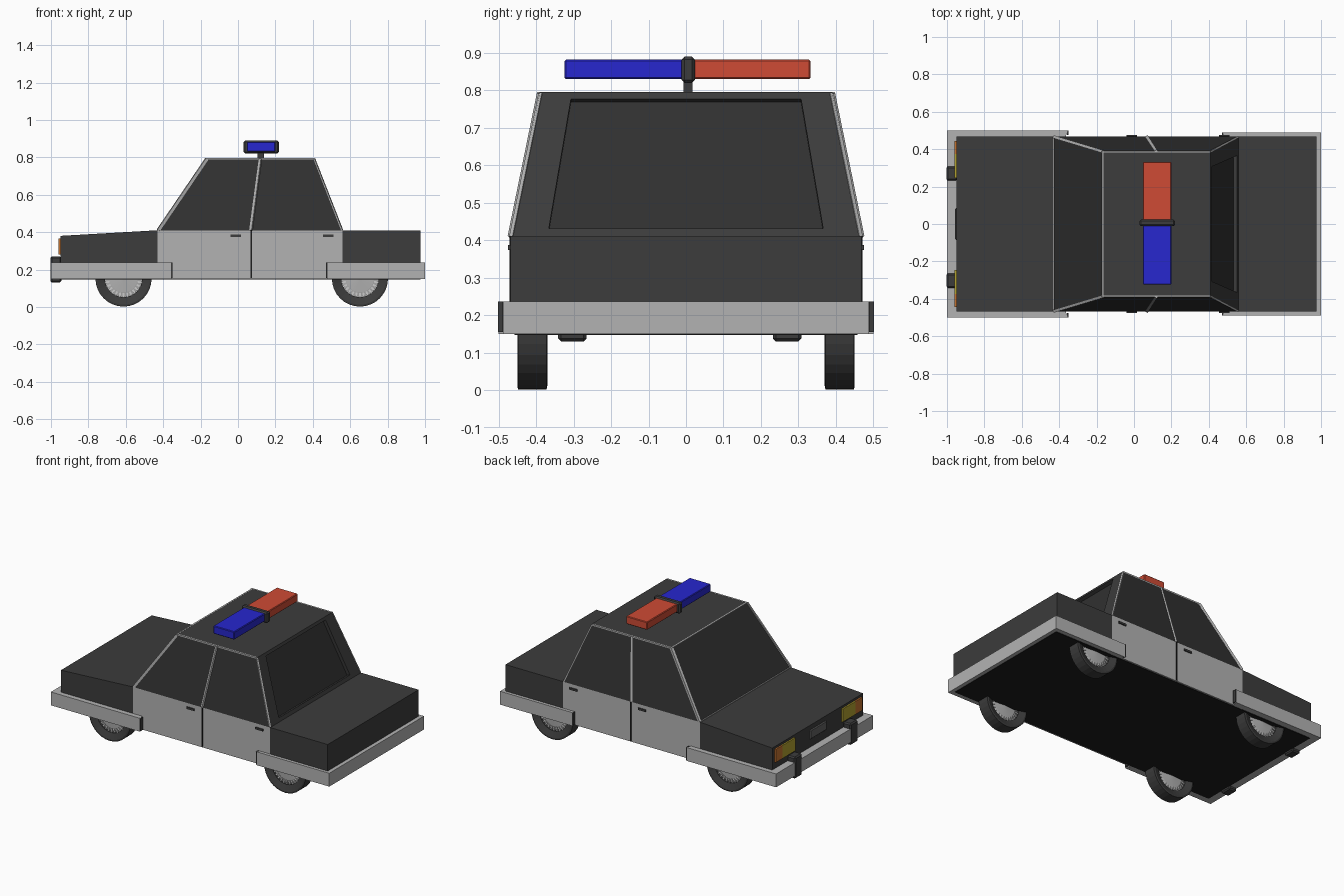
import bpy, bmesh, math
from mathutils import Vector, Matrix

if "Cube" in bpy.data.objects:
    bpy.data.objects.remove(bpy.data.objects["Cube"])


def mat(name, r, g, b):
    m = bpy.data.materials.new(name)
    m.diffuse_color = (r, g, b, 1)
    m.use_nodes = True
    m.node_tree.nodes["Principled BSDF"].inputs["Base Color"].default_value = m.diffuse_color
    return m


DARK = mat("dark_paint", .045, .045, .045)
GLASS = mat("dark_glass", .03, .03, .03)
BLACK = mat("black", .012, .012, .012)
SILVER = mat("silver", .45, .45, .45)
CHROME = mat("bright_metal", .75, .75, .75)
RED = mat("red_lamp", .62, .07, .035)
BLUE = mat("blue_lamp", .02, .02, .62)
YELLOW = mat("yellow_lamp", .45, .36, .03)
ORANGE = mat("orange_lamp", .55, .17, .03)


def finish(bm, name, m):
    bmesh.ops.recalc_face_normals(bm, faces=bm.faces)
    me = bpy.data.meshes.new(name)
    bm.to_mesh(me)
    bm.free()
    me.materials.append(m)
    ob = bpy.data.objects.new(name, me)
    bpy.context.collection.objects.link(ob)
    return ob


def box(name, x, y, z, m, bevel=0):
    bm = bmesh.new()
    bmesh.ops.create_cube(bm, size=1)
    for v in bm.verts:
        v.co = [a + (b - a) * (c + .5) for (a, b), c in zip((x, y, z), v.co)]
    ob = finish(bm, name, m)
    if bevel:
        mod = ob.modifiers.new("bevel", 'BEVEL')
        mod.width = bevel
        mod.segments = 1
    return ob


def prism(name, pts, direction, m):
    """Extrude a flat outline of 3D points along a vector."""
    bm = bmesh.new()
    f = bm.faces.new([bm.verts.new(p) for p in pts])
    r = bmesh.ops.extrude_face_region(bm, geom=[f])
    vs = [v for v in r["geom"] if isinstance(v, bmesh.types.BMVert)]
    bmesh.ops.translate(bm, verts=vs, vec=direction)
    return finish(bm, name, m)


def bar(name, p, q, w, m):
    """Square strip between two points."""
    p, q = Vector(p), Vector(q)
    bm = bmesh.new()
    bmesh.ops.create_cube(bm, size=1)
    rot = (q - p).to_track_quat('Z', 'Y').to_matrix().to_4x4()
    bm.transform(Matrix.Translation((p + q) / 2) @ rot @ Matrix.Diagonal((w, w, (q - p).length, 1)))
    return finish(bm, name, m)


def lathe(name, profile, center, m, steps=32):
    """Spin a (radius, y) profile around the y axis."""
    bm = bmesh.new()
    vs = [bm.verts.new((r, y, 0)) for r, y in profile]
    es = [bm.edges.new(e) for e in zip(vs, vs[1:])]
    bmesh.ops.spin(bm, geom=vs + es, cent=(0, 0, 0), axis=(0, 1, 0),
                   angle=2 * math.pi, steps=steps)
    bmesh.ops.remove_doubles(bm, verts=bm.verts, dist=1e-4)
    bm.transform(Matrix.Translation(center))
    return finish(bm, name, m)


W, RW = .468, .39          # half width at the belt line and at the roof
B, H, R = .155, .41, .795  # floor, belt and roof heights
XF, XR = -.43, .56         # cabin ends at the belt
RF, RR = -.17, .41         # cabin ends at the roof

# Lower body
prism("hood", [(-.95, -W, B), (XF, -W, B), (XF, -W, H), (-.95, -W, .38)], (0, 2 * W, 0), DARK)
box("door_section", (XF, XR), (-W, W), (.15, H), SILVER)
box("trunk", (XR, .975), (-W, W), (B, H), DARK)
box("floor_pan", (-.95, .975), (-W + .01, W - .01), (.148, .16), BLACK)

# Cabin with a recessed rear window
bm = bmesh.new()
lo = [bm.verts.new((x, y, H)) for x, y in ((XF, -W), (XR, -W), (XR, W), (XF, W))]
hi = [bm.verts.new((x, y, R)) for x, y in ((RF, -RW), (RR, -RW), (RR, RW), (RF, RW))]
bm.faces.new(lo[::-1])
bm.faces.new(hi)
sides = [bm.faces.new((lo[i], lo[(i + 1) % 4], hi[(i + 1) % 4], hi[i])) for i in range(4)]
bm.normal_update()
rear = sides[1]
bmesh.ops.inset_individual(bm, faces=[rear], thickness=.02)
for v in rear.verts:
    top = v.co.z > .6
    z = .777 if top else .432
    v.co = (XR + (RR - XR) * (z - H) / (R - H), math.copysign(.307 if top else .366, v.co.y), z)
n = rear.normal.copy()
pane = bmesh.ops.extrude_discrete_faces(bm, faces=[rear])["faces"][0]
bmesh.ops.translate(bm, verts=pane.verts, vec=n * -.022)
pane.material_index = 1
for i in (0, 2, 3):
    sides[i].material_index = 1
cabin = finish(bm, "cabin", DARK)
cabin.data.materials.append(GLASS)

# Window frames, door seams and handles on both sides
for s in (-1, 1):
    w, r = s * (W - .003), s * (RW - .003)
    bar("front_pillar", (XF + .004, w, H), (RF + .003, r, R - .004), .016, SILVER)
    bar("rear_pillar", (XR - .004, w, H), (RR - .003, r, R - .004), .01, SILVER)
    bar("roof_rail", (RF, r, R - .004), (RR, r, R - .004), .009, SILVER)
    bar("middle_pillar", (.07, w, H), (.12, r, R - .004), .016, SILVER)
    bar("pillar_seam", (.07, w + s * .004, H), (.12, r + s * .004, R - .006), .009, BLACK)
    box("door_seam", (.067, .074), sorted((s * .46, s * .471)), (.155, H), BLACK)
    for x in (-.04, .455):
        box("door_handle", (x, x + .055), sorted((s * .46, s * .475)), (.374, .387), DARK)
bar("windshield_top_trim", (RF + .003, -RW, R - .004), (RF + .003, RW, R - .004), .009, SILVER)
bar("windshield_base_trim", (XF + .003, -W, H), (XF + .003, W, H), .01, SILVER)

# Wrap-around bumpers
for name, tip, end, inner, w in (("front_bumper", -.355, -1, -.94, .5), ("rear_bumper", .475, 1, .965, .488)):
    d = math.copysign(.012, end)
    outline = [(tip, w), (end, w), (end, -w), (tip, -w), (tip + d, -.46),
               (inner, -.46), (inner, .46), (tip + d, .46)]
    prism(name, [(x, y, .15) for x, y in outline], (0, 0, .087), SILVER)
    for s in (-1, 1):
        box("bumper_end_cap", sorted((tip - d * .3, tip + d * .3)),
            sorted((s * (w - .025), s * (w + .001))), (.155, .237), DARK)

# Front guards, lamps and centre plate
for s in (-1, 1):
    c = .27 if s > 0 else -.303
    box("bumper_guard", (-1.003, -.945), (c - .038, c + .038), (.13, .27), DARK, .008)
    box("headlamp", (-.96, -.945), sorted((s * .245, s * .375)), (.28, .365), YELLOW)
    box("turn_lamp", (-.96, -.945), sorted((s * .375, s * .445)), (.28, .365), ORANGE)
box("grille_plate", (-.957, -.945), (-.085, .085), (.29, .35), mat("plate_grey", .12, .12, .12), .005)

# Roof light bar
box("light_stem", (.105, .14), (-.007, .018), (.785, .825), DARK)
box("light_clamp", (.03, .218), (-.012, .024), (.82, .89), DARK, .008)
box("red_light", (.048, .2), (.02, .332), (.83, .882), RED, .004)
box("blue_light", (.048, .2), (-.324, -.005), (.83, .882), BLUE, .004)

# Wheels
for x in (-.612, .652):
    for s in (-1, 1):
        c = Vector((x, s * .41, .152))
        lathe("tire", [(.1, -.025), (.14, -.04), (.15, -.038), (.15, .038),
                       (.14, .04), (.1, .025), (.1, -.025)], c, DARK)
        lathe("hub", [(0, -.024), (.074, -.018), (.1, -.012), (.1, .012),
                      (.074, .018), (0, .024)], c, SILVER)
        bm = bmesh.new()
        for i in range(28):
            t = Matrix.Rotation(2 * math.pi * i / 28, 4, 'Y') @ Matrix.Translation((.089, 0, 0))
            bmesh.ops.create_cube(bm, size=1, matrix=t @ Matrix.Diagonal((.024, .042, .01, 1)))
        bm.transform(Matrix.Translation(c))
        finish(bm, "rim_spokes", CHROME)
